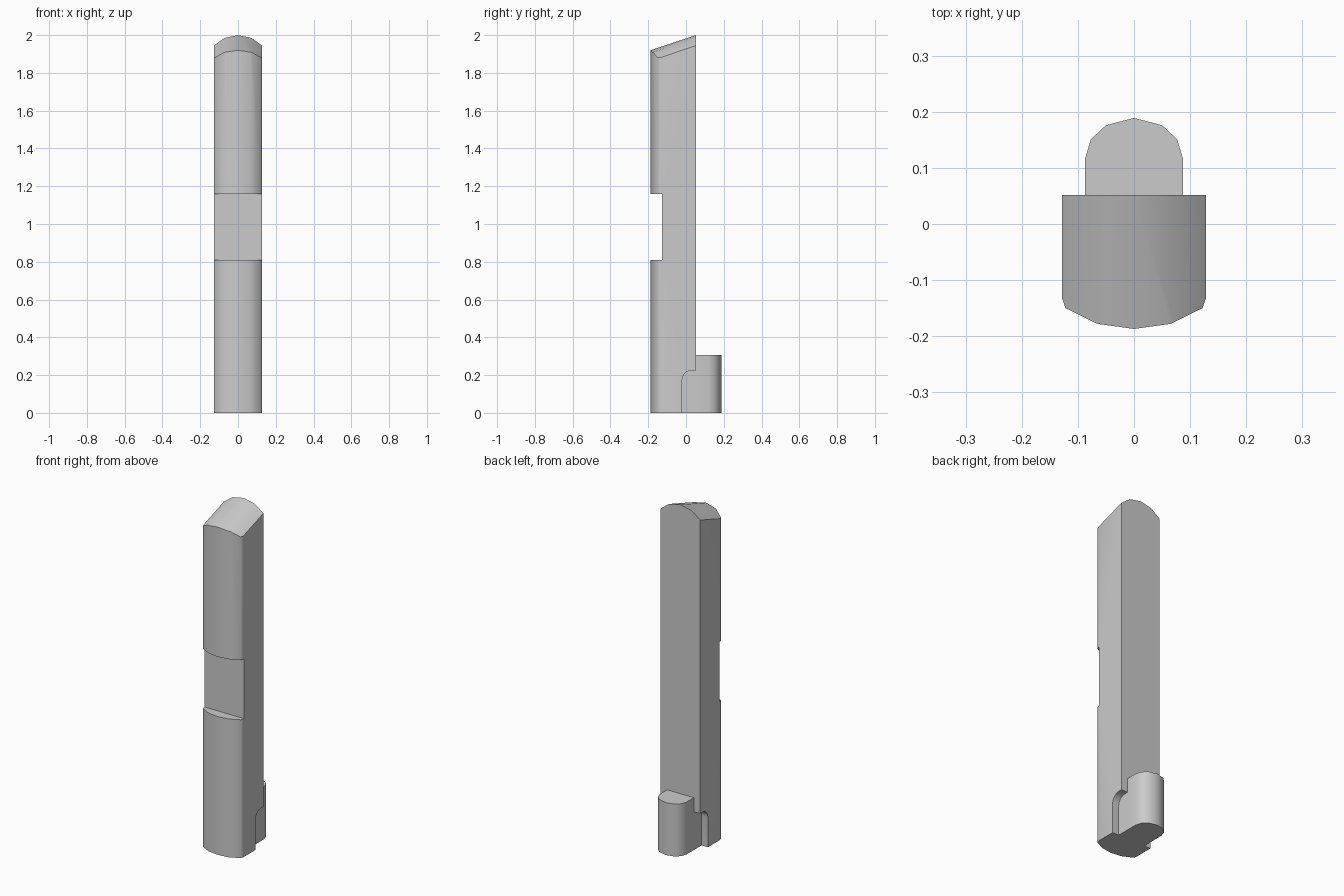
import bpy, bmesh, math
from mathutils import Vector

if "Cube" in bpy.data.objects:
    bpy.data.objects.remove(bpy.data.objects["Cube"])


def prism(name, base, offset):
    """Closed solid from a planar outline swept along an offset."""
    bm = bmesh.new()
    face = bm.faces.new([bm.verts.new(p) for p in base])
    res = bmesh.ops.extrude_face_region(bm, geom=[face], use_keep_orig=True)
    moved = [v for v in res["geom"] if isinstance(v, bmesh.types.BMVert)]
    bmesh.ops.translate(bm, verts=moved, vec=Vector(offset))
    bmesh.ops.recalc_face_normals(bm, faces=bm.faces)
    mesh = bpy.data.meshes.new(name)
    bm.to_mesh(mesh)
    bm.free()
    obj = bpy.data.objects.new(name, mesh)
    bpy.context.collection.objects.link(obj)
    return obj


def mirrored(half):
    """Complete a right-half outline that ends on the centre line."""
    return half + [(-x, y) for x, y in reversed(half[:-1])]


def combine(target, tool, operation):
    mod = target.modifiers.new(operation.lower(), 'BOOLEAN')
    mod.operation, mod.solver, mod.object = operation, 'EXACT', tool
    tool.hide_render = True
    bpy.context.view_layer.objects.active = target
    bpy.ops.object.modifier_apply(modifier=mod.name)
    bpy.data.objects.remove(tool)


BACK = 0.052
SLOPE = 0.335

# Main shaft: flat back and sides, faceted bulging front
half = [(0.128, BACK), (0.128, -0.133), (0.122, -0.150), (0.065, -0.178), (0, -0.187)]
shaft = prism("shaft", [(x, y, 0) for x, y in mirrored(half)], (0, 0, 2.2))

# Crowned top that slopes down towards the front
crown = [(0.15, -0.1), (0.15, 1.925), (0.128, 1.944), (0.072, 1.985), (0, 2.0)]
y0, y1 = -0.3, 0.2
envelope = prism("crown_envelope",
                 [(x, y0, z + (y0 - BACK) * SLOPE) for x, z in mirrored(crown)],
                 (0, y1 - y0, (y1 - y0) * SLOPE))
combine(shaft, envelope, 'INTERSECT')

# Flat notch across the front
notch = prism("notch_cutter",
              [(-0.2, -0.3, 0.81), (0.2, -0.3, 0.81), (0.2, -0.128, 0.81), (-0.2, -0.128, 0.81)],
              (0, 0, 0.35))
combine(shaft, notch, 'DIFFERENCE')

# Round-cornered recesses beside the foot lug
r, front, top = 0.05, -0.02, 0.225
arc = [(front + r - r * math.cos(a), top - r + r * math.sin(a))
       for a in (math.radians(18 * i) for i in range(6))]
recess = [(0.2, -0.1), (front, -0.1)] + arc + [(0.2, top)]
for x in (0.087, -0.187):
    cutter = prism("recess_cutter", [(x, y, z) for y, z in recess], (0.1, 0, 0))
    combine(shaft, cutter, 'DIFFERENCE')

# Rounded lug at the back of the foot
lug_half = [(0.087, 0.02), (0.087, 0.117), (0.077, 0.151), (0.050, 0.176), (0, 0.189)]
lug = prism("foot_lug", [(x, y, 0) for x, y in mirrored(lug_half)], (0, 0, 0.307))
combine(shaft, lug, 'UNION')

# Soft shading on the rounded sides, crisp edges elsewhere
bpy.ops.object.select_all(action='DESELECT')
shaft.select_set(True)
bpy.context.view_layer.objects.active = shaft
bpy.ops.object.shade_smooth_by_angle(angle=math.radians(48))
